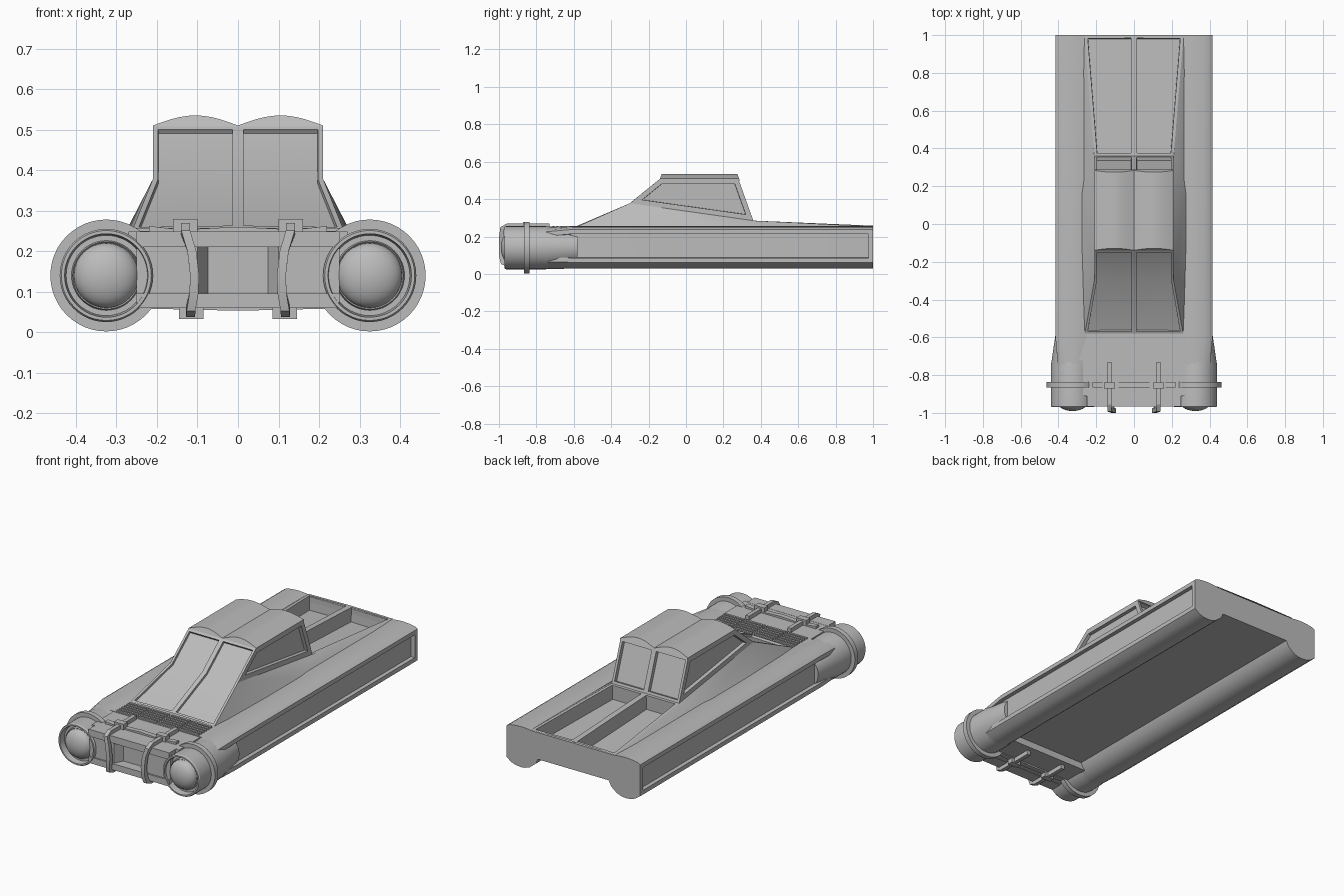
import bpy, bmesh, math
from mathutils import Vector

if "Cube" in bpy.data.objects:
    bpy.data.objects.remove(bpy.data.objects["Cube"])

grey = bpy.data.materials.new("mid_grey")
grey.diffuse_color = (0.5, 0.5, 0.5, 1)
grey.use_nodes = True
grey.node_tree.nodes["Principled BSDF"].inputs["Base Color"].default_value = grey.diffuse_color


def finish(name, bm, mirror=True, recalc=True):
    if recalc:
        bmesh.ops.recalc_face_normals(bm, faces=bm.faces[:])
    me = bpy.data.meshes.new(name)
    bm.to_mesh(me)
    bm.free()
    me.materials.append(grey)
    ob = bpy.data.objects.new(name, me)
    bpy.context.collection.objects.link(ob)
    if mirror:
        ob.modifiers.new("mirror", 'MIRROR').use_axis = (True, False, False)
    return ob


def loft(rings, cap=True):
    """Skin a list of equal-length closed rings of 3D points."""
    bm = bmesh.new()
    vs = [[bm.verts.new(p) for p in r] for r in rings]
    n = len(rings[0])
    for a, b in zip(vs, vs[1:]):
        for i in range(n):
            j = (i + 1) % n
            bm.faces.new((a[i], a[j], b[j], b[i]))
    if cap:
        bm.faces.new(vs[0])
        bm.faces.new(vs[-1])
    return bm


def recess(bm, faces, border, depth):
    """Frame the faces, then sink them with steep walls."""
    for t, d in ((border, 0), (0.001, -depth)):
        bmesh.ops.inset_region(bm, faces=faces, thickness=t, depth=d,
                               use_boundary=True, use_even_offset=True)


def box(name, x, y, z, mirror=False):
    ring = lambda yy: [(x[0], yy, z[0]), (x[1], yy, z[0]), (x[1], yy, z[1]), (x[0], yy, z[1])]
    return finish(name, loft([ring(y[0]), ring(y[1])]), mirror)


def sweep(name, pts, w, h):
    """Rectangular bar along a path lying mostly in the yz plane."""
    pts = [Vector(p) for p in pts]
    X = Vector((1, 0, 0))
    rings = []
    for i, p in enumerate(pts):
        t = pts[min(i + 1, len(pts) - 1)] - pts[max(i - 1, 0)]
        n = t.cross(X).normalized()
        rings.append([p + X * w * a + n * h * b for a, b in ((-1, -1), (1, -1), (1, 1), (-1, 1))])
    return finish(name, loft(rings))


CX, CZ = 0.325, 0.14

# Hull: half section with side pontoon, blending into the round nose
hull = [(0, 0.10), (0.22, 0.10), (0.235, 0.07), (0.27, 0.042), (0.30, 0.031), (0.325, 0.028),
        (0.355, 0.031), (0.385, 0.041), (0.415, 0.062), (0.415, 0.238), (0.40, 0.247),
        (0.37, 0.253), (0.325, 0.256), (0.29, 0.254), (0.255, 0.25), (0.255, 0.16), (0, 0.16)]


def rounded(i, p):
    if i in (0, 1, 15, 16):
        return p
    d = Vector((p[0] - CX, p[1] - CZ)).normalized() * 0.113
    return (CX + d.x, CZ + d.y)


nose_ring = [(rounded(i, p)[0], -0.77, rounded(i, p)[1]) for i, p in enumerate(hull)]
bm = loft([nose_ring] + [[(x, y, z) for x, z in hull] for y in (-0.61, 1.0)])
bmesh.ops.recalc_face_normals(bm, faces=bm.faces[:])
side = [f for f in bm.faces if f.normal.x > 0.99 and f.calc_center_median().x > 0.4]
recess(bm, side, 0.024, 0.022)
finish("hull", bm, recalc=False)

# Tail wall closing the rear bed, with a centre rib
box("tail_wall", (-0.262, 0.262), (0.982, 1.0), (0.15, 0.25))
box("tail_rib", (-0.005, 0.005), (0.99, 1.0), (0.1, 0.252))

# Cabin half: windscreen, side, flare, rear window, bed deck
P = dict(A0=(0.26, -0.58, 0.254), A1=(0.21, -0.30, 0.378), A2=(0.21, -0.14, 0.508),
         R2=(0.21, 0.28, 0.508), R1=(0.21, 0.36, 0.285), T=(0.262, 1.0, 0.254),
         B1=(0.28, -0.12, 0.242), B2=(0.28, 0.2, 0.242),
         C0=(0, -0.58, 0.258), C1=(0, -0.30, 0.378), C2=(0, -0.14, 0.508),
         D2=(0, 0.28, 0.508), D1=(0, 0.36, 0.285), D0=(0, 1.0, 0.258))
bm = bmesh.new()
V = {k: bm.verts.new(p) for k, p in P.items()}
F = [bm.faces.new([V[k] for k in s.split()]) for s in (
    "C0 A0 A1 C1", "C1 A1 A2 C2", "A1 A2 R2 R1", "D2 R2 R1 D1", "D1 R1 T D0",
    "A0 A1 B1", "A1 R1 B2 B1", "R1 T B2")]
inside = Vector((0, 0.1, 0.1))
for f in F:
    f.normal_update()
    if f.normal.dot(f.calc_center_median() - inside) < 0:
        f.normal_flip()
bm.normal_update()
recess(bm, F[0:2], 0.013, 0.012)
recess(bm, [F[2]], 0.027, 0.02)
recess(bm, [F[3]], 0.014, 0.02)
recess(bm, [F[4]], 0.016, 0.08)
finish("cabin", bm, recalc=False)

# Roof with two shallow crowns
roof = [(0, 0.5), (0.21, 0.5)] + [(0.21 * i / 10, 0.51 + 0.025 * math.sin(math.pi * i / 10))
                                  for i in range(10, -1, -1)]
finish("roof", loft([[(x, y + s * (z - 0.5) * 0.4, z) for x, z in roof]
                     for y, s in ((-0.143, 1), (0.288, -1))]))

# Round nose pods with sunken lamp domes, turned about the y axis
prof = [(0.09, -0.58), (0.115, -0.75), (0.115, -0.963), (0.111, -0.97), (0.103, -0.97),
        (0.099, -0.935), (0.086, -0.935), (0.083, -0.948)]
prof += [(0.08 * math.cos(a), -0.945 - 0.045 * math.sin(a))
         for a in [math.pi / 2 * i / 8 for i in range(8)]] + [(0.002, -0.99)]
turn = [2 * math.pi * i / 48 for i in range(48)]
finish("nose_pods", loft([[(CX + r * math.cos(a), y, CZ + r * math.sin(a)) for a in turn]
                          for r, y in prof]))

# Collar: a ring round each pod joined by a slab
finish("collar_rings", loft([[(CX + 0.138 * math.cos(a), y, CZ + 0.138 * math.sin(a)) for a in turn]
                             for y in (-0.865, -0.837)]))
slab = [(0, 0.053), (0.22, 0.058), (0.22, 0.262), (0.14, 0.253), (0, 0.26)]
finish("collar_slab", loft([[(x, y, z) for x, z in slab] for y in (-0.865, -0.837)]))

# Nose centre with a recessed opening
box("nose_block", (-0.27, 0.27), (-0.91, -0.7), (0.062, 0.248))
box("hood_strip", (-0.29, 0.29), (-0.72, -0.56), (0.15, 0.25))
box("nose_top_beam", (-0.25, 0.25), (-0.967, -0.9), (0.21, 0.249))
box("nose_bottom_beam", (-0.25, 0.25), (-0.967, -0.9), (0.06, 0.095))
cheek = [(0.068, -0.9), (0.1, -0.958), (0.25, -0.958), (0.25, -0.9)]
finish("nose_cheeks", loft([[(x, y, z) for x, y in cheek] for z in (0.09, 0.215)]))

# Vent slats in front of the windscreen
for i in range(6):
    y = -0.715 + i * 0.022
    for a, b in ((0.006, 0.123), (0.135, 0.255)):
        box("vent_slat", (a, b), (y, y + 0.012), (0.245, 0.257), True)

# Bumper guards wrapping over the nose, with clips at the collar
sweep("bumper_guards", [(0.13, -0.73, 0.258), (0.13, -0.955, 0.258), (0.129, -0.982, 0.245),
                        (0.114, -0.987, 0.2), (0.107, -0.988, 0.14), (0.109, -0.987, 0.095),
                        (0.116, -0.98, 0.06), (0.117, -0.95, 0.05), (0.117, -0.73, 0.05)],
      0.011, 0.012)
box("guard_top_clips", (0.1, 0.16), (-0.872, -0.838), (0.245, 0.279), True)
box("guard_bottom_clips", (0.085, 0.145), (-0.872, -0.838), (0.032, 0.065), True)

# Smooth the round parts, keep edges sharp
for ob in bpy.data.objects:
    ob.select_set(True)
    bpy.context.view_layer.objects.active = ob
bpy.ops.object.shade_smooth_by_angle(angle=math.radians(25))
